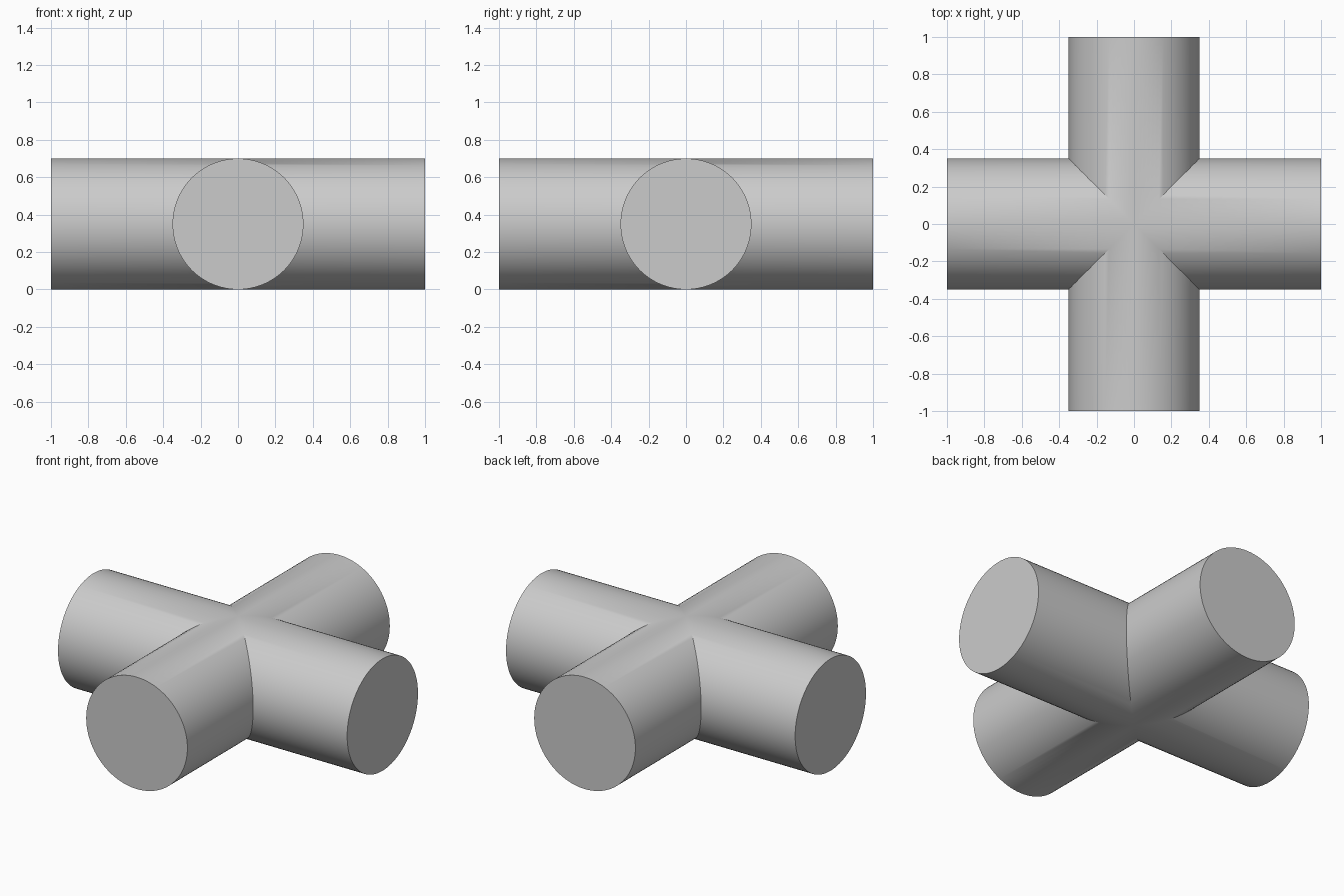
import bpy, bmesh
from math import cos, sin, pi, radians
from mathutils import Matrix

if "Cube" in bpy.data.objects:
    bpy.data.objects.remove(bpy.data.objects["Cube"])

RADIUS, HALF_LENGTH, SIDES = 0.35, 1.0, 96


def add_arm(bm, turn):
    """One round arm, mitred at the centre so four arms meet exactly."""
    rot = Matrix.Rotation(turn, 4, 'Z')
    inner, outer = [], []
    for i in range(SIDES):
        a = 2 * pi * i / SIDES
        y, z = RADIUS * cos(a), RADIUS + RADIUS * sin(a)
        inner.append(bm.verts.new(rot @ Matrix.Translation((abs(y), y, z)).translation))
        outer.append(bm.verts.new(rot @ Matrix.Translation((HALF_LENGTH, y, z)).translation))
    for i in range(SIDES):
        j = (i + 1) % SIDES
        bm.faces.new((inner[i], outer[i], outer[j], inner[j]))
    bm.faces.new(outer)  # flat end cap


# Crossed cylinders as one closed surface
bm = bmesh.new()
for k in range(4):
    add_arm(bm, k * pi / 2)
bmesh.ops.remove_doubles(bm, verts=bm.verts, dist=1e-5)
bmesh.ops.recalc_face_normals(bm, faces=bm.faces)

mesh = bpy.data.meshes.new("pipe_cross")
bm.to_mesh(mesh)
bm.free()
cross = bpy.data.objects.new("pipe_cross", mesh)
bpy.context.collection.objects.link(cross)

# Smooth barrels, sharp caps and seams
bpy.context.view_layer.objects.active = cross
cross.select_set(True)
bpy.ops.object.shade_smooth_by_angle(angle=radians(30))
